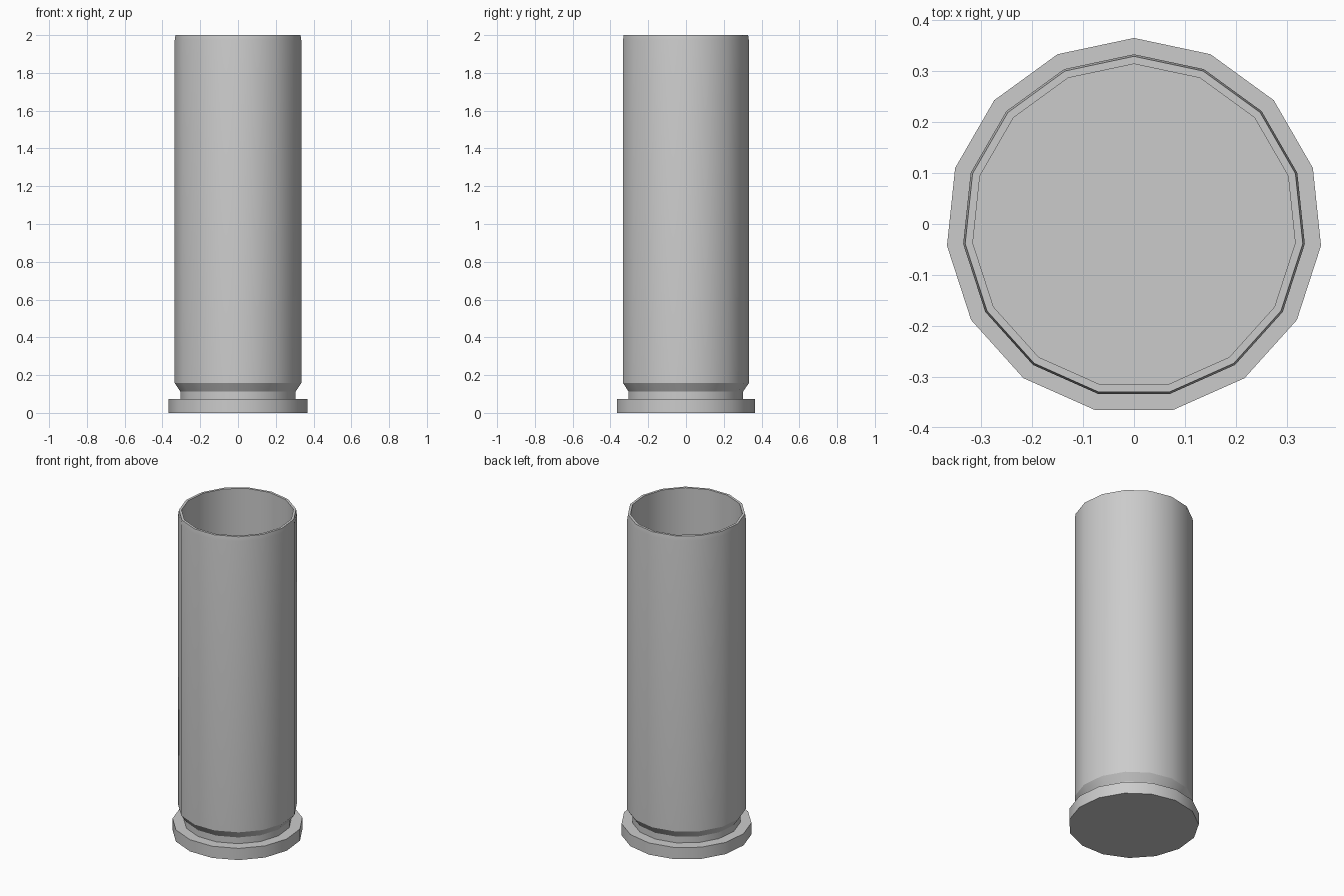
import bpy, bmesh, math

if "Cube" in bpy.data.objects:
    bpy.data.objects.remove(bpy.data.objects["Cube"])

SIDES = 15
CENTRE_Y = -0.004   # odd-sided ring, so its axis sits slightly off the box centre

# (radius, z) from the base centre, up the outside, then down the inside
PROFILE = [
    (0.369, 0.0), (0.369, 0.073),      # base flange
    (0.306, 0.073), (0.306, 0.112),    # groove
    (0.337, 0.158), (0.337, 1.972),    # tapered foot and wall
    (0.333, 2.0), (0.318, 2.0),        # bevelled lip
    (0.318, 0.158),                    # inner wall to the floor
]


def lathe(name, profile, sides):
    bm = bmesh.new()
    rings = []
    for r, z in profile:
        ring = []
        for k in range(sides):
            a = math.pi / 2 + 2 * math.pi * k / sides
            ring.append(bm.verts.new((r * math.cos(a), CENTRE_Y + r * math.sin(a), z)))
        rings.append(ring)
    for lo, hi in zip(rings, rings[1:]):
        for k in range(sides):
            n = (k + 1) % sides
            bm.faces.new((lo[k], lo[n], hi[n], hi[k]))
    # underside and inner floor
    bm.faces.new(rings[0][::-1])
    bm.faces.new(rings[-1])
    bmesh.ops.recalc_face_normals(bm, faces=bm.faces[:])
    mesh = bpy.data.meshes.new(name)
    bm.to_mesh(mesh)
    bm.free()
    obj = bpy.data.objects.new(name, mesh)
    bpy.context.collection.objects.link(obj)
    return obj


casing = lathe("open_casing", PROFILE, SIDES)
bpy.context.view_layer.objects.active = casing
casing.select_set(True)
bpy.ops.object.shade_smooth_by_angle(angle=math.radians(30))
